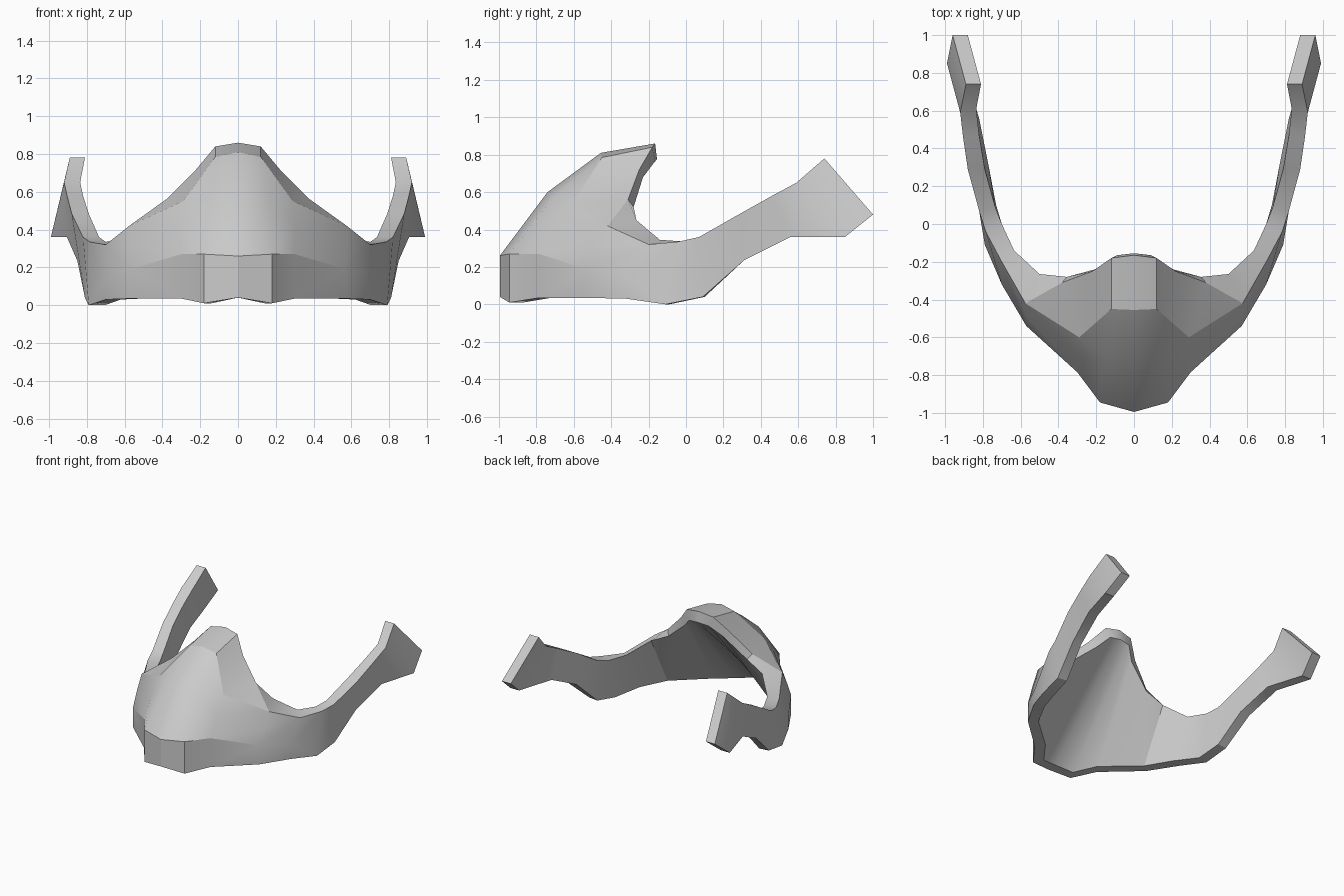
import bpy
import bmesh
import math

default_cube = bpy.data.objects.get("Cube")
if default_cube:
    bpy.data.objects.remove(default_cube, do_unlink=True)

ROWS = 5            # outer points per section
CREASE_ROWS = (1, 3)  # rows that stay sharp on the front


def make_material(name, color):
    material = bpy.data.materials.new(name)
    material.use_nodes = True
    material.diffuse_color = color
    material.node_tree.nodes["Principled BSDF"].inputs["Base Color"].default_value = color
    return material


def section(outer, inner_top, inner_bottom):
    """Closed cross-section of the wall; short outer lists repeat their end points."""
    if len(outer) == 2:
        outer = [outer[0]] + outer
    outer = outer + [outer[-1]] * (ROWS - len(outer))
    return outer + [inner_top, inner_bottom]


# Nose: sections from the middle outwards, outer side listed from the lower edge up
nose = [
    section([(0, -.995, .04), (0, -.995, .26), (0, -.74, .6), (0, -.455, .81), (0, -.165, .86)],
            (0, -.155, .775), (0, -.91, .04)),
    section([(.18, -.945, .01), (.18, -.945, .27), (.16, -.71, .57), (.12, -.45, .785),
             (.12, -.18, .84)],
            (.09, -.165, .765), (.14, -.87, .01)),
    section([(.3, -.785, .035), (.3, -.785, .27), (.3, -.7, .42), (.29, -.6, .55),
             (.22, -.25, .72)],
            (.17, -.23, .68), (.25, -.72, .035)),
]

# Cheek: the upper edge widens into a sloping rim between two sections
cheek_wall = [(.57, -.54, .035), (.57, -.54, .19), (.575, -.48, .31), (.575, -.42, .42)]
cheek_foot = (.51, -.49, .035)
cheek = [
    section(cheek_wall + [(.38, -.31, .56)], (.355, -.28, .52), cheek_foot),
    section(cheek_wall, (.5, -.265, .45), cheek_foot),
    section([(.7, -.32, .03), (.7, -.32, .14), (.7, -.2, .32)],
            (.635, -.14, .345), (.62, -.29, .03)),
    section([(.79, -.11, 0), (.785, -.04, .335)], (.7, 0, .335), (.705, -.09, 0)),
]

# Side arm, ending in a slanted tip
arm = [
    section([(.81, .09, .04), (.82, .07, .36)], (.735, .09, .36), (.73, .1, .04)),
    section([(.85, .31, .235), (.88, .29, .485)], (.79, .29, .485), (.77, .31, .24)),
    section([(.905, .56, .36), (.905, .46, .58)], (.82, .47, .58), (.82, .56, .36)),
    section([(.99, .85, .36), (.92, .59, .65)], (.835, .61, .65), (.91, .85, .36)),
    section([(.96, 1, .48), (.89, .74, .78)], (.81, .74, .78), (.88, 1, .48)),
]


def build_shell(name, sections, creased, material):
    """Skin the sections, close the outer end and mirror the result."""
    bm = bmesh.new()
    rings = [[bm.verts.new(point) for point in ring] for ring in sections]
    count = len(rings[0])
    for left, right in zip(rings, rings[1:]):
        for row in range(count):
            after = (row + 1) % count
            bm.faces.new((left[row], right[row], right[after], left[after]))
    bm.faces.new(rings[-1])

    # Crisp ridge and crease across the nose and cheek
    for left, right in zip(rings[:creased], rings[1:creased]):
        for row in CREASE_ROWS:
            bm.edges.get((left[row], right[row])).smooth = False

    bmesh.ops.remove_doubles(bm, verts=bm.verts[:], dist=0.001)
    loose = [edge for edge in bm.edges if not edge.link_faces]
    bmesh.ops.delete(bm, geom=loose, context="EDGES")
    bmesh.ops.recalc_face_normals(bm, faces=bm.faces[:])

    mesh = bpy.data.meshes.new(name)
    bm.to_mesh(mesh)
    bm.free()
    mesh.materials.append(material)
    shell = bpy.data.objects.new(name, mesh)
    bpy.context.collection.objects.link(shell)

    mirror = shell.modifiers.new("Mirror", "MIRROR")
    mirror.use_axis[0] = True
    mirror.use_clip = True

    bpy.ops.object.select_all(action="DESELECT")
    shell.select_set(True)
    bpy.context.view_layer.objects.active = shell
    bpy.ops.object.modifier_apply(modifier=mirror.name)
    bpy.ops.object.shade_smooth_by_angle(angle=math.radians(30), keep_sharp_edges=True)


gray = make_material("light gray", (0.6, 0.6, 0.6, 1))
build_shell("face_mask", nose + cheek + arm, len(nose) + 2, gray)
